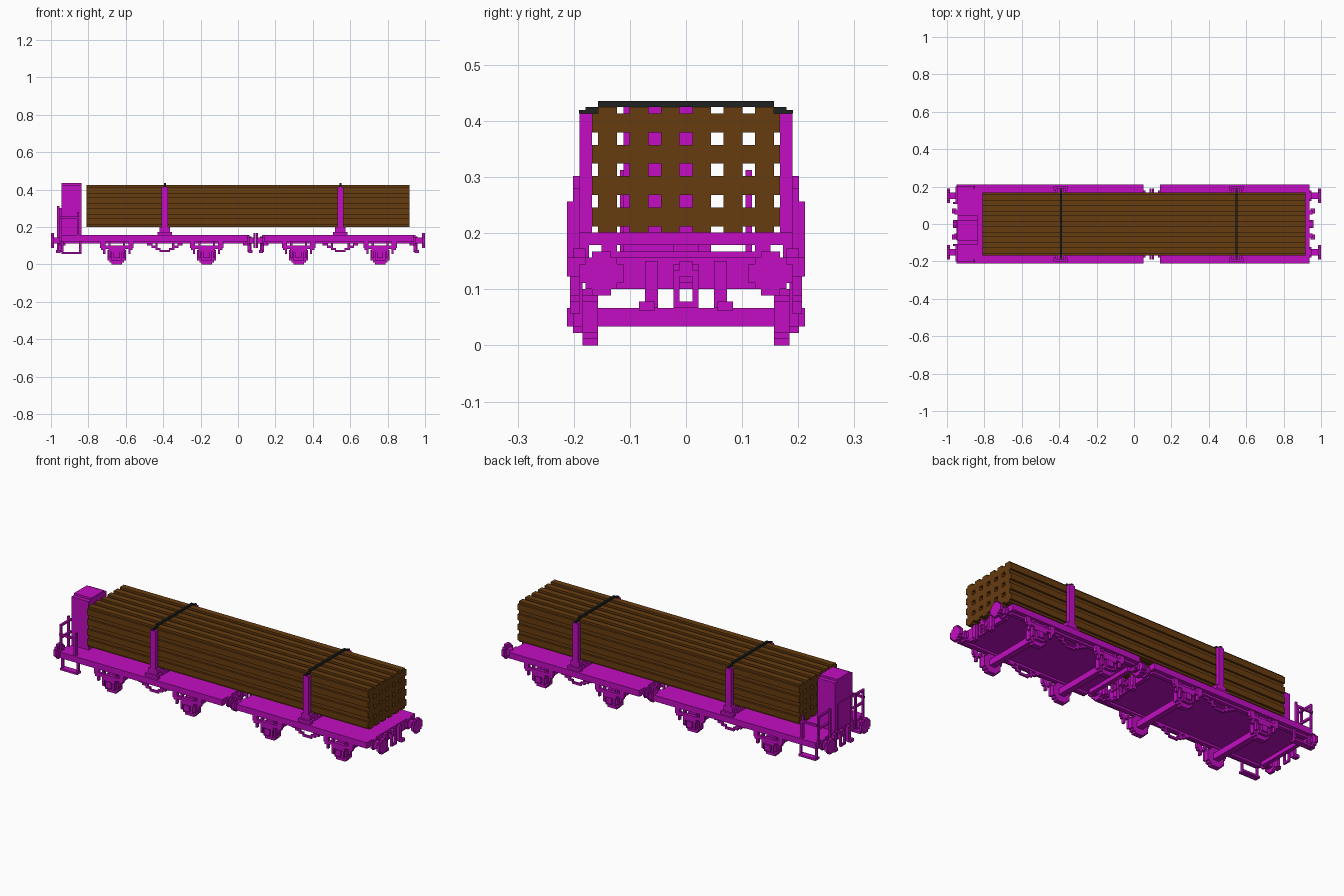
import bpy, bmesh

cube = bpy.data.objects.get("Cube")
if cube:
    bpy.data.objects.remove(cube, do_unlink=True)

V = 2 / 179  # one block unit; every part is measured in blocks


def material(name, rgb):
    m = bpy.data.materials.new(name)
    m.use_nodes = True
    m.diffuse_color = (*rgb, 1)
    m.node_tree.nodes["Principled BSDF"].inputs["Base Color"].default_value = (*rgb, 1)
    return m


PAINT = material("magenta paint", (0.54, 0.004, 0.54))
WOOD = material("brown timber", (0.136, 0.045, 0.005))
BLACK = material("black strap", (0.014, 0.016, 0.016))


class Part:
    """Collects blocks and prisms, then becomes one flat-shaded object."""

    def __init__(self):
        self.bm = bmesh.new()

    def prism(self, points, axis, a, b):
        def place(p, t):
            return (t, p[0], p[1]) if axis == "x" else (p[0], t, p[1])
        low = [self.bm.verts.new(place(p, a)) for p in points]
        high = [self.bm.verts.new(place(p, b)) for p in points]
        self.bm.faces.new(low)
        self.bm.faces.new(high)
        n = len(points)
        for i in range(n):
            j = (i + 1) % n
            self.bm.faces.new((low[i], low[j], high[j], high[i]))

    def box(self, x0, x1, y0, y1, z0, z1):
        self.prism([(y0, z0), (y1, z0), (y1, z1), (y0, z1)], "x", x0, x1)

    def pair(self, x0, x1, y0, y1, z0, z1):
        self.box(x0, x1, y0, y1, z0, z1)
        self.box(x0, x1, -y1, -y0, z0, z1)

    def done(self, name, mat):
        bmesh.ops.recalc_face_normals(self.bm, faces=self.bm.faces)
        bmesh.ops.scale(self.bm, vec=(V, V, V), verts=self.bm.verts)
        mesh = bpy.data.meshes.new(name)
        self.bm.to_mesh(mesh)
        self.bm.free()
        mesh.materials.append(mat)
        bpy.context.collection.objects.link(bpy.data.objects.new(name, mesh))


def stepped(h, steps, cx, cz):
    """Blocky round outline with stair-stepped corners."""
    quarter = []
    for i in range(steps + 1):
        quarter.append((h - i, h - steps + i))
        if i < steps:
            quarter.append((h - i - 1, h - steps + i))
    points = []
    for _ in range(4):
        points += quarter
        quarter = [(-y, x) for x, y in quarter]
    return [(cx + x, cz + y) for x, y in points]


# Timber load: four layers of six logs
logs = Part()
for row in range(4):
    for col in range(6):
        logs.prism(stepped(2.5, 1, 5 * col - 12.5, 5 * row + 20.5), "x", -72.5, 82)
logs.done("timber_logs", WOOD)

WAGONS = {"left": (-84.5, 4.5, -35, (-58, -15)), "right": (12.5, 84, 49, (29, 68))}

for side, (x0, x1, mid, axles) in WAGONS.items():
    # Deck, side beams and end beams
    deck = Part()
    deck.box(x0, x1, -19, 19, 11, 14)
    deck.pair(x0 + 1, x1 - 1, 15, 17, 10, 11)
    for a in (x0, x1 - 2):
        deck.box(a, a + 2, -13, 13, 9, 11)
    deck.done(side + "_deck", PAINT)

    # Bolster carrying the load, with side posts
    bolster = Part()
    bolster.box(mid - 2.5, mid + 2.5, -17, 17, 16, 18)
    bolster.box(mid - 2.5, mid + 2.5, -11, 11, 14, 15)
    bolster.box(mid - 1.5, mid + 1.5, -2, 2, 15, 16)
    bolster.pair(mid - 2.5, mid + 2.5, 11, 13.5, 14, 16)
    bolster.pair(mid - 2.5, mid + 2.5, 15.5, 17, 14, 16)
    bolster.pair(mid - 3.5, mid + 3.5, 16, 18, 14, 15.5)
    bolster.pair(mid - 1.5, mid + 1.5, 15, 17, 18, 37)
    bolster.done(side + "_bolster_posts", PAINT)

    # Strap over the load
    strap = Part()
    strap.box(mid - 0.5, mid + 0.5, -14, 14, 38, 39)
    strap.pair(mid - 0.5, mid + 0.5, 14, 16, 37, 38)
    strap.pair(mid - 0.5, mid + 0.5, 16, 17.1, 37, 37.6)
    strap.done(side + "_strap", BLACK)

    # Stepped truss under each side
    truss = Part()
    for s in (-1, 1):
        for i in range(5):
            a, b = sorted((mid + s * 2 * i, mid + s * (2 * i + 2.5)))
            truss.pair(a, b, 15, 16, 6 + i, 7 + i)
        a = mid + s * 4
        truss.pair(a - 0.5, a + 0.5, 15, 16, 7, 11)
    truss.done(side + "_truss", PAINT)

    # Wheels, axles, axle boxes and springs
    wheels, gear = Part(), Part()
    for c in axles:
        wheels.box(c - 1.5, c + 1.5, -14, 14, 3, 6)
        for s in (-1, 1):
            a, b = sorted((s * 14, s * 16.5))
            wheels.prism(stepped(4.5, 2, c, 4.5), "y", a, b)
        gear.pair(c - 2.5, c + 2.5, 16.5, 18, 2, 7)
        gear.pair(c - 1.5, c + 1.5, 18, 19, 3, 6)
        gear.pair(c - 3.5, c + 3.5, 16.5, 18.5, 6, 8)
        gear.pair(c - 5.5, c + 5.5, 17, 18.5, 7.5, 9)
        for s in (-1, 1):
            gear.pair(c + s * 6.5 - 1, c + s * 6.5 + 1, 17, 18.5, 7, 11)
            gear.pair(c + s * 7.5 - 0.5, c + s * 7.5 + 0.5, 17, 18.5, 8, 11)
            gear.pair(c + s * 6 - 0.5, c + s * 6 + 0.5, 17, 18.5, 5, 7)
            gear.pair(c + s * 3.5 - 0.5, c + s * 3.5 + 0.5, 16.5, 18, 3, 11)
    wheels.done(side + "_wheels", PAINT)
    gear.done(side + "_axle_gear", PAINT)

    # Buffers, coupling hooks and hoses at both ends
    buffers, couplers = Part(), Part()
    for end, s in ((x0, -1), (x1, 1)):
        outer = (end * s > 0) and abs(end) > 50
        reach = 89.5 - abs(end) if outer else 3.9
        plate = 1.5 if outer else 1

        def span(p, q):
            return sorted((end + s * p, end + s * q))

        for y in (-13.5, 13.5):
            buffers.prism(stepped(3.5, 2, y, 11.5), "x", *span(reach - plate, reach))
            buffers.prism(stepped(1.5, 0, y, 11.5), "x", *span(0, reach - plate))
            buffers.prism(stepped(2.5, 1, y, 11.5), "x", *span(0, 1))
        couplers.box(*span(0, 2), -1, 1, 11, 13.5)
        couplers.box(*span(0, 1), -2, 2, 10, 13)
        couplers.pair(*span(1, 2), 1, 2, 6, 12)
        couplers.box(*span(1, 2), -1, 1, 6, 7)
        couplers.pair(*span(0, 1.5), 4.5, 6.5, 6, 13.5)
        couplers.pair(*span(0.5, 2.5), 5, 7.5, 5.5, 7)
    buffers.done(side + "_buffers", PAINT)
    couplers.done(side + "_couplers", PAINT)

# Brakeman's cabin with a stepped roof
cabin = Part()
cabin.box(-84.5, -75, -10, 4, 14, 38)
cabin.box(-84.5, -75, -8, 2, 38, 39)
cabin.box(-85, -84.5, -8, 2, 14, 27)
cabin.done("brake_cabin", PAINT)

# Handrails around the end platform
rails = Part()
rails.pair(-85.5, -84.5, 17, 18, 11, 27)
rails.pair(-85.5, -84.5, 9.5, 18, 26, 27)
rails.pair(-85.5, -84.5, 9.5, 18, 20, 21)
rails.pair(-86.5, -85.5, 9.5, 10.5, 12, 28)
rails.pair(-77, -76, 17, 18, 13, 25)
rails.pair(-85, -76, 18, 19, 22, 23)
rails.pair(-77, -76, 18, 19, 13, 23)
rails.done("platform_handrails", PAINT)

# Boarding steps below the platform
steps = Part()
steps.pair(-84.5, -75, 16, 19, 5, 6)
for x in (-84.5, -76):
    steps.pair(x, x + 1, 17, 18, 6, 11)
steps.done("boarding_steps", PAINT)
